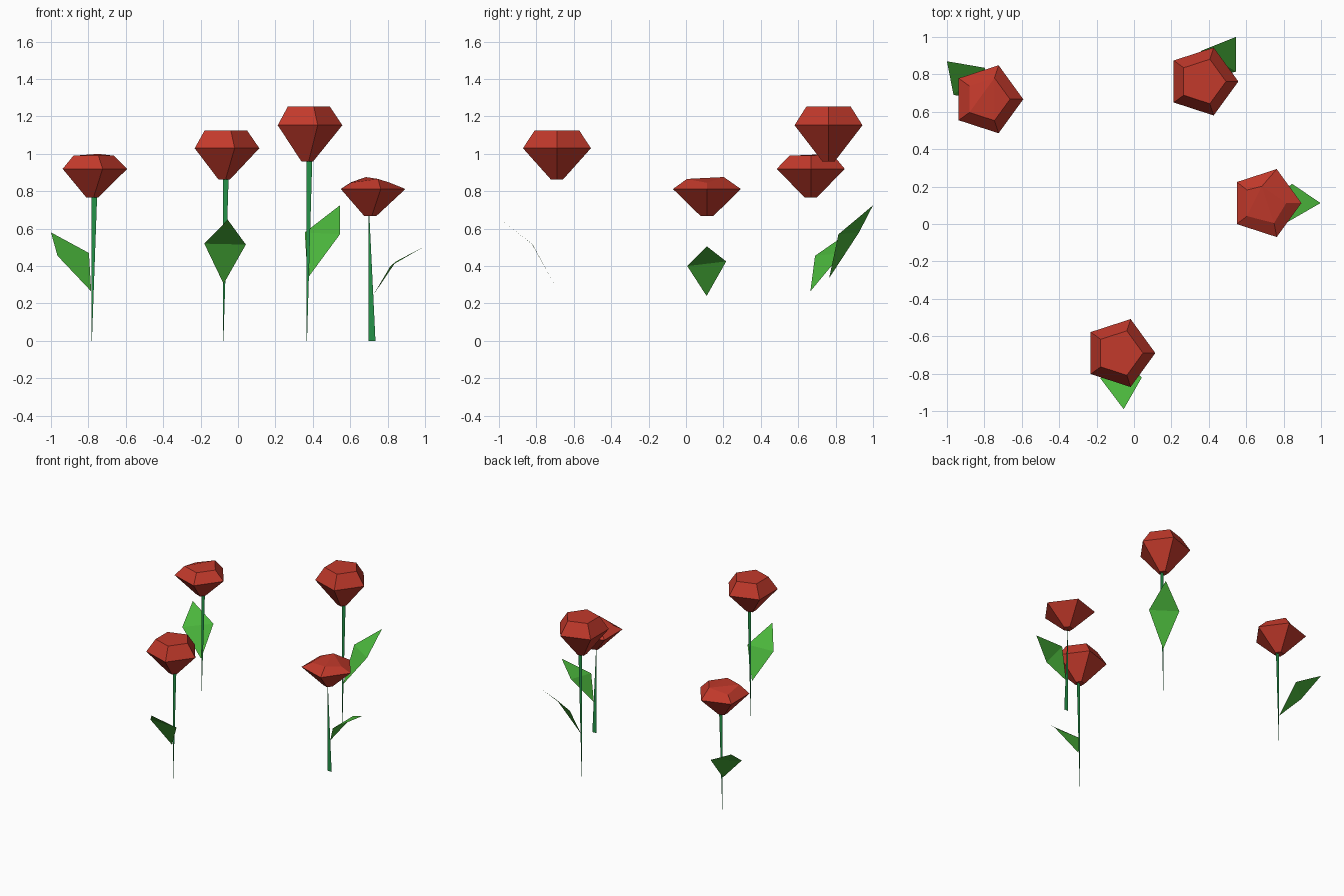
import bpy
from math import cos, sin, radians

if "Cube" in bpy.data.objects:
    bpy.data.objects.remove(bpy.data.objects["Cube"])


def material(name, rgb):
    m = bpy.data.materials.new(name)
    m.diffuse_color = (*rgb, 1)
    m.use_nodes = True
    m.node_tree.nodes["Principled BSDF"].inputs["Base Color"].default_value = m.diffuse_color
    return m


RED = material("petal_red", (0.54, 0.041, 0.024))
LEAF = material("leaf_green", (0.07, 0.47, 0.045))
STEM = material("stem_green", (0.018, 0.29, 0.065))


def build(name, verts, faces, mat):
    me = bpy.data.meshes.new(name)
    me.from_pydata(verts, [], faces)
    me.materials.append(mat)
    me.update()
    ob = bpy.data.objects.new(name, me)
    bpy.context.collection.objects.link(ob)
    return ob


def ring(x, y, z, r):
    return [(x + r * cos(radians(72 * i)), y + r * sin(radians(72 * i)), z)
            for i in range(5)]


def head(name, x, y, z_low, z_mid, top):
    """Five-sided bloom: small base, wide middle ring, upper ring, cap."""
    verts = ring(x, y, z_low, 0.035) + ring(x, y, z_mid, 0.191) + top
    faces = [tuple(range(4, -1, -1))]
    for k in (0, 5):
        for i in range(5):
            j = (i + 1) % 5
            faces.append((k + i, k + j, k + 5 + j, k + 5 + i))
    faces += [(11, 12, 13), (11, 13, 14), (11, 14, 10)]
    build(name, verts, faces, RED)


def stem(name, x, y, z_top, w_low, w_top):
    """Flat tapered ribbon facing the front."""
    build(name, [(x, y, 0), (x + w_low, y, 0), (x + w_top, y, z_top), (x, y, z_top)],
          [(0, 1, 2, 3)], STEM)


def leaf(name, base, side_a, side_b, tip):
    """Kite leaf folded across its widest line."""
    build(name, [base, side_a, side_b, tip], [(0, 2, 1), (1, 2, 3)], LEAF)


# Blooms
ax, ay = -0.783, 0.667
top_a = [(p[0], p[1], z) for p, z in zip(ring(ax, ay, 0, 0.12),
                                         (0.99, 1.0, 0.965, 0.99, 0.99))]
head("bloom_left", ax, ay, 0.767, 0.92, top_a)
head("bloom_front", -0.077, -0.69, 0.864, 1.03, ring(-0.077, -0.69, 1.126, 0.125))
head("bloom_back", 0.367, 0.762, 0.96, 1.153, ring(0.367, 0.762, 1.252, 0.125))
dx, dy = 0.704, 0.112
top_d = [(dx + 0.11, dy, 0.845), (dx - 0.02, dy + 0.09, 0.876),
         (dx - 0.10, dy + 0.07, 0.848), (dx - 0.10, dy - 0.07, 0.846),
         (dx + 0.045, dy - 0.107, 0.866)]
head("bloom_right", dx, dy, 0.667, 0.812, top_d)

# Stems
stem("stem_left", ax, ay, 0.78, 0.002, 0.03)
stem("stem_front", -0.08, -0.69, 0.875, 0.002, 0.03)
stem("stem_back", 0.367, 0.762, 0.97, 0.002, 0.03)
stem("stem_right", 0.698, 0.107, 0.68, 0.037, 0.004)

# Leaves
leaf("leaf_left", (-0.785, 0.665, 0.265), (-0.797, 0.835, 0.47),
     (-0.965, 0.69, 0.455), (-1.0, 0.87, 0.58))
leaf("leaf_front", (-0.077, -0.705, 0.305), (-0.18, -0.825, 0.52),
     (0.042, -0.82, 0.515), (-0.055, -0.99, 0.648))
leaf("leaf_back", (0.372, 0.765, 0.335), (0.545, 0.815, 0.57),
     (0.357, 0.925, 0.58), (0.545, 1.0, 0.725))
leaf("leaf_right", (0.72, 0.11, 0.24), (0.815, 0.007, 0.40),
     (0.845, 0.215, 0.425), (0.997, 0.112, 0.505))
